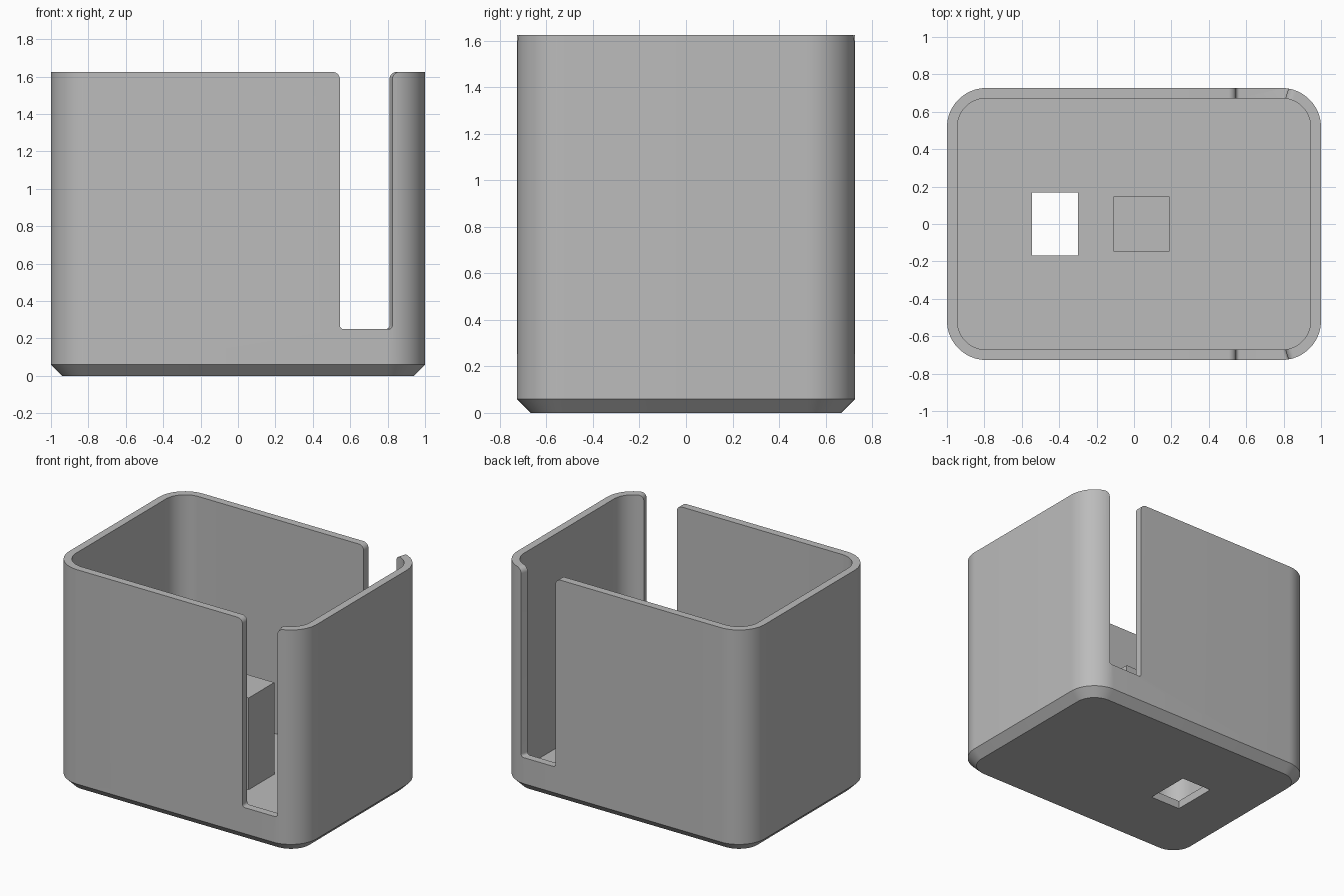
import bpy, bmesh, math

old = bpy.data.objects.get("Cube")
if old:
    bpy.data.objects.remove(old, do_unlink=True)

HX, HY, TOP = 1.0, 0.727, 1.625
WALL, FLOOR = 0.055, 0.06

grey = bpy.data.materials.new("plain grey")
grey.use_nodes = True
grey.diffuse_color = (0.5, 0.5, 0.5, 1)
grey.node_tree.nodes["Principled BSDF"].inputs["Base Color"].default_value = (0.5, 0.5, 0.5, 1)


def arc(cx, cy, r, start, end, steps):
    """Points on a circular arc, angles in degrees."""
    angles = [math.radians(start + (end - start) * i / steps) for i in range(steps + 1)]
    return [(cx + r * math.cos(a), cy + r * math.sin(a)) for a in angles]


def rounded_rect(inset, r, z):
    """Horizontal ring with round corners."""
    x, y = HX - inset - r, HY - inset - r
    pts = []
    for i, (sx, sy) in enumerate([(1, 1), (-1, 1), (-1, -1), (1, -1)]):
        pts += arc(sx * x, sy * y, r, 90 * i, 90 * i + 90, 16)
    return [(px, py, z) for px, py in pts]


def loft(name, rings):
    """Closed solid skinned through a list of equal rings."""
    bm = bmesh.new()
    loops = [[bm.verts.new(p) for p in ring] for ring in rings]
    n = len(loops[0])
    for a, b in zip(loops, loops[1:]):
        for i in range(n):
            j = (i + 1) % n
            bm.faces.new((a[i], a[j], b[j], b[i]))
    bm.faces.new(loops[0][::-1])
    bm.faces.new(loops[-1])
    bmesh.ops.recalc_face_normals(bm, faces=bm.faces)
    mesh = bpy.data.meshes.new(name)
    bm.to_mesh(mesh)
    bm.free()
    mesh.materials.append(grey)
    obj = bpy.data.objects.new(name, mesh)
    bpy.context.collection.objects.link(obj)
    return obj


def box(name, x0, x1, half_y, z0, z1):
    ring = [(x0, -half_y), (x1, -half_y), (x1, half_y), (x0, half_y)]
    return loft(name, [[(x, y, z) for x, y in ring] for z in (z0, z1)])


def slot_ring(side, y):
    """Slot outline with rounded foot and flared, rounded mouth."""
    left, foot, r = 0.545, 0.25, 0.02
    right = 0.81 + (y - HY + WALL) * 0.3
    lip = 0.04
    pts = arc(left + r, foot + r, r, 180, 270, 5)
    pts += arc(right - r, foot + r, r, 270, 360, 5)
    pts += arc(right + lip, TOP - lip, lip, 180, 90, 8)
    pts += [(right + lip, TOP + 0.1), (left - lip, TOP + 0.1)]
    pts += arc(left - lip, TOP - lip, lip, 90, 0, 8)
    return [(x, side * y, z) for x, z in pts]


# Open container with chamfered base
body = loft("container", [
    rounded_rect(0.06, 0.15, 0),
    rounded_rect(0, 0.21, 0.06),
    rounded_rect(0, 0.21, TOP),
    rounded_rect(WALL, 0.155, TOP),
    rounded_rect(WALL, 0.155, FLOOR),
])

# Front and back slots and the floor opening
cutters = [loft("slot_cutter", [slot_ring(s, 0.6), slot_ring(s, 0.85)]) for s in (-1, 1)]
cutters.append(box("opening_cutter", -0.545, -0.3, 0.168, -0.1, 0.2))

bpy.context.view_layer.objects.active = body
body.select_set(True)
for cutter in cutters:
    mod = body.modifiers.new("cut", "BOOLEAN")
    mod.operation = "DIFFERENCE"
    mod.solver = "EXACT"
    mod.object = cutter
    bpy.ops.object.modifier_apply(modifier=mod.name)
for cutter in cutters:
    bpy.data.objects.remove(cutter, do_unlink=True)
bpy.ops.object.shade_smooth_by_angle(angle=math.radians(30))

# Block standing on the floor
box("inner_block", -0.11, 0.19, 0.148, FLOOR - 0.01, 0.73)
